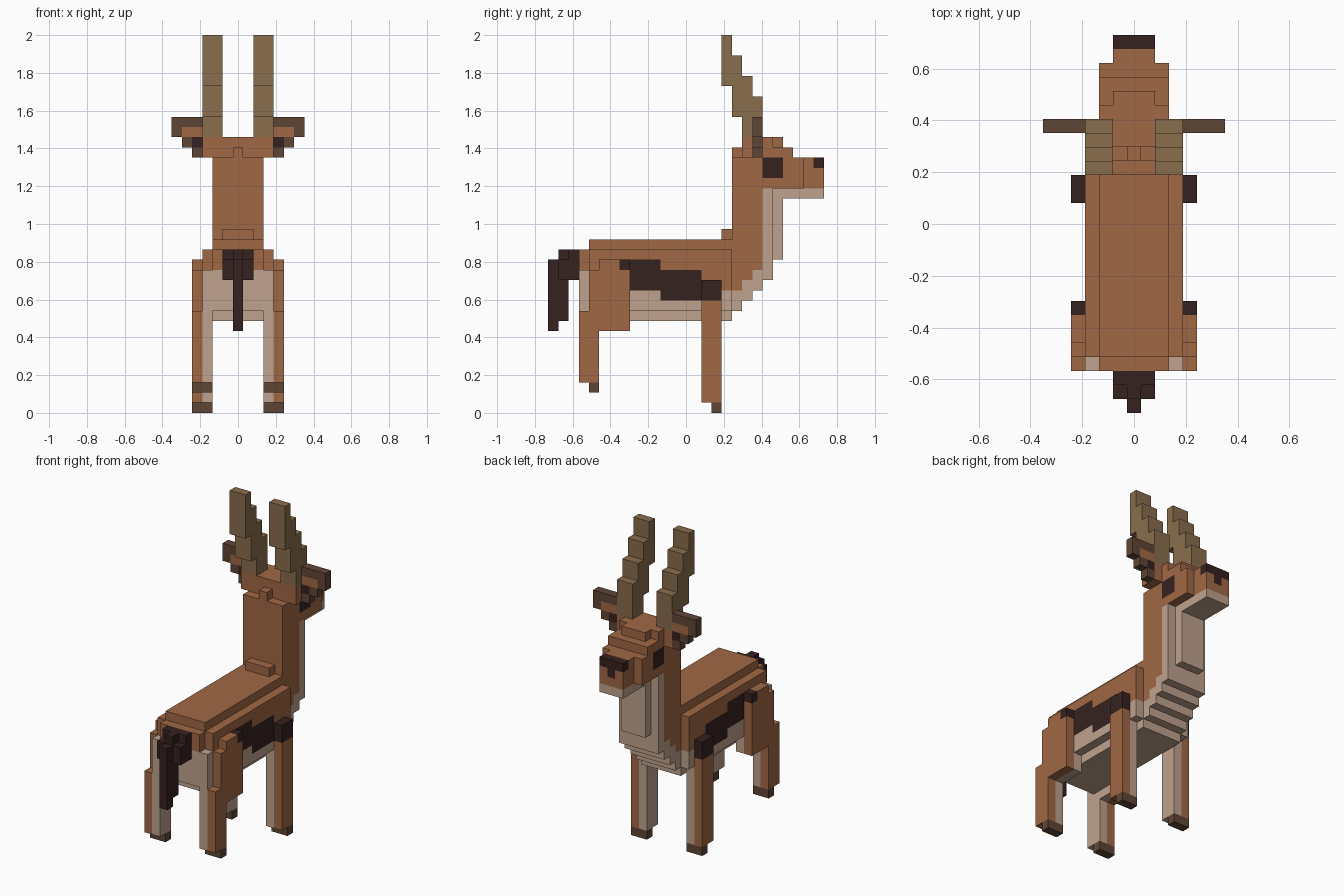
import bpy
import bmesh
from math import radians
from mathutils import Vector

cube = bpy.data.objects.get("Cube")
if cube:
    bpy.data.objects.remove(cube, do_unlink=True)

UNIT = 2 / 37                       # edge length of one block
ORIGIN = Vector((-0.5, -13.5, 0))   # grid corner of block (0, 0, 0)


def linear(hex_code):
    channels = [int(hex_code[i:i + 2], 16) / 255 for i in (0, 2, 4)]
    return [c / 12.92 if c < 0.04045 else ((c + 0.055) / 1.055) ** 2.4
            for c in channels] + [1]


COLOURS = {"chestnut": "A06845", "cream": "BFA28D", "near_black": "35211F",
           "dark_brown": "5F4536", "horn_tan": "896D4D"}
materials = {}
for label, code in COLOURS.items():
    mat = bpy.data.materials.new(label)
    mat.use_nodes = True
    mat.diffuse_color = linear(code)
    bsdf = mat.node_tree.nodes["Principled BSDF"]
    bsdf.inputs["Base Color"].default_value = linear(code)
    bsdf.inputs["Roughness"].default_value = 0.9
    materials[label] = mat
NAMES = list(COLOURS)

blocks = {}   # (x, y, z) -> [part, colour]
paired = set()


def cells(x, y, z):
    """All blocks in the ranges, on both sides of the mirror plane."""
    for i in range(*x):
        for side in {i, -i}:
            for j in range(*y):
                for k in range(*z):
                    yield side, j, k


def add(part, colour, *boxes, pair=False):
    if pair:
        paired.add(part)
    for box in boxes:
        for cell in cells(*box):
            name = part
            if pair:
                name = ("left_" if cell[0] > 0 else "right_") + part
            blocks.setdefault(cell, [name, colour])


def paint(colour, *boxes):
    for box in boxes:
        for cell in cells(*box):
            if cell in blocks:
                blocks[cell][1] = colour


# Torso: wide barrel, narrow back ridge, belly and rump
add("torso", "chestnut",
    ((0, 4), (4, 18), (10, 16)),
    ((0, 3), (4, 18), (16, 17)),
    ((0, 3), (3, 4), (14, 16)),
    ((0, 2), (17, 18), (17, 18)))
add("torso", "cream",
    ((0, 3), (4, 18), (9, 10)),
    ((0, 4), (3, 4), (10, 14)))
paint("cream", ((0, 4), (4, 18), (10, 12)))
# Dark flank band
paint("near_black",
      ((3, 4), (7, 11), (12, 15)),
      ((3, 4), (11, 15), (11, 14)),
      ((3, 4), (15, 17), (11, 13)))

# Neck and stepped chest
add("neck", "chestnut",
    ((0, 3), (18, 19), (12, 25)),
    ((0, 3), (19, 20), (13, 25)),
    ((0, 3), (20, 21), (14, 25)),
    ((0, 1), (18, 19), (25, 26)))
add("chest", "cream",
    ((0, 3), (18, 19), (10, 12)),
    ((0, 3), (19, 20), (11, 13)),
    ((0, 3), (20, 21), (12, 14)),
    ((0, 3), (21, 22), (13, 22)),
    ((0, 2), (22, 23), (15, 22)))

# Head with crown, brow and muzzle
add("head", "chestnut",
    ((0, 4), (19, 21), (25, 27)),
    ((0, 3), (21, 25), (22, 25)),
    ((0, 3), (21, 24), (25, 26)),
    ((0, 3), (21, 22), (26, 27)),
    ((0, 2), (22, 23), (26, 27)),
    ((0, 2), (25, 27), (22, 25)))
add("jaw", "cream", ((0, 2), (21, 27), (21, 22)))
# Eyes and nose
paint("near_black",
      ((2, 3), (21, 23), (23, 25)),
      ((0, 2), (26, 27), (24, 25)),
      ((0, 1), (26, 27), (23, 24)))

# Ears: dark rim, lighter middle, dark root
add("ear", "dark_brown",
    ((4, 7), (20, 21), (27, 29)),
    ((4, 6), (20, 21), (26, 27)),
    ((4, 5), (20, 21), (25, 26)), pair=True)
paint("chestnut", ((4, 6), (20, 21), (27, 28)))
paint("near_black", ((4, 5), (20, 21), (26, 27)))

# Horns sweeping back in steps
add("horn", "horn_tan",
    ((2, 4), (20, 21), (27, 31)),
    ((2, 4), (19, 20), (27, 33)),
    ((2, 4), (18, 19), (29, 35)),
    ((2, 4), (17, 18), (32, 37)), pair=True)

# Front legs with pale inner side, dark shoulder and small hoof
add("front_leg", "chestnut", ((4, 5), (15, 17), (1, 13)), pair=True)
add("front_leg", "cream", ((3, 4), (15, 17), (1, 10)), pair=True)
paint("near_black", ((4, 5), (15, 17), (11, 13)))
add("front_hoof", "dark_brown", ((3, 5), (16, 17), (0, 1)), pair=True)

# Hind legs with haunch
add("hind_leg", "chestnut",
    ((4, 5), (3, 5), (3, 10)),
    ((4, 5), (4, 5), (10, 14)),
    ((4, 5), (5, 8), (8, 15)), pair=True)
add("hind_leg", "cream",
    ((3, 4), (3, 5), (3, 10)),
    ((3, 4), (5, 8), (8, 10)), pair=True)
paint("near_black", ((4, 5), (7, 8), (14, 15)))
add("hind_hoof", "dark_brown", ((3, 5), (4, 5), (2, 3)), pair=True)

# Tail: broad root and hanging tuft
add("tail", "near_black",
    ((0, 2), (2, 3), (13, 16)),
    ((0, 2), (1, 2), (13, 15)),
    ((0, 1), (1, 2), (9, 16)),
    ((0, 1), (0, 1), (8, 15)))


def build(part):
    """Make one object from the exposed block faces of a part."""
    bm = bmesh.new()
    for cell, (owner, colour) in blocks.items():
        if owner != part:
            continue
        for axis in range(3):
            b, c = (axis + 1) % 3, (axis + 2) % 3
            for step in (1, -1):
                near = list(cell)
                near[axis] += step
                if tuple(near) in blocks:
                    continue
                corners = []
                for s, t in ((0, 0), (1, 0), (1, 1), (0, 1))[::step]:
                    p = Vector(cell)
                    p[axis] += step > 0
                    p[b] += s
                    p[c] += t
                    corners.append(bm.verts.new((p + ORIGIN) * UNIT))
                bm.faces.new(corners).material_index = NAMES.index(colour)
    bmesh.ops.remove_doubles(bm, verts=bm.verts[:], dist=UNIT / 100)
    bmesh.ops.dissolve_limit(bm, angle_limit=radians(1), verts=bm.verts[:],
                             edges=bm.edges[:], delimit={'MATERIAL'})
    mesh = bpy.data.meshes.new(part)
    bm.to_mesh(mesh)
    bm.free()
    for label in NAMES:
        mesh.materials.append(materials[label])
    bpy.context.scene.collection.objects.link(bpy.data.objects.new(part, mesh))


for part_name in sorted({owner for owner, _ in blocks.values()}):
    build(part_name)
